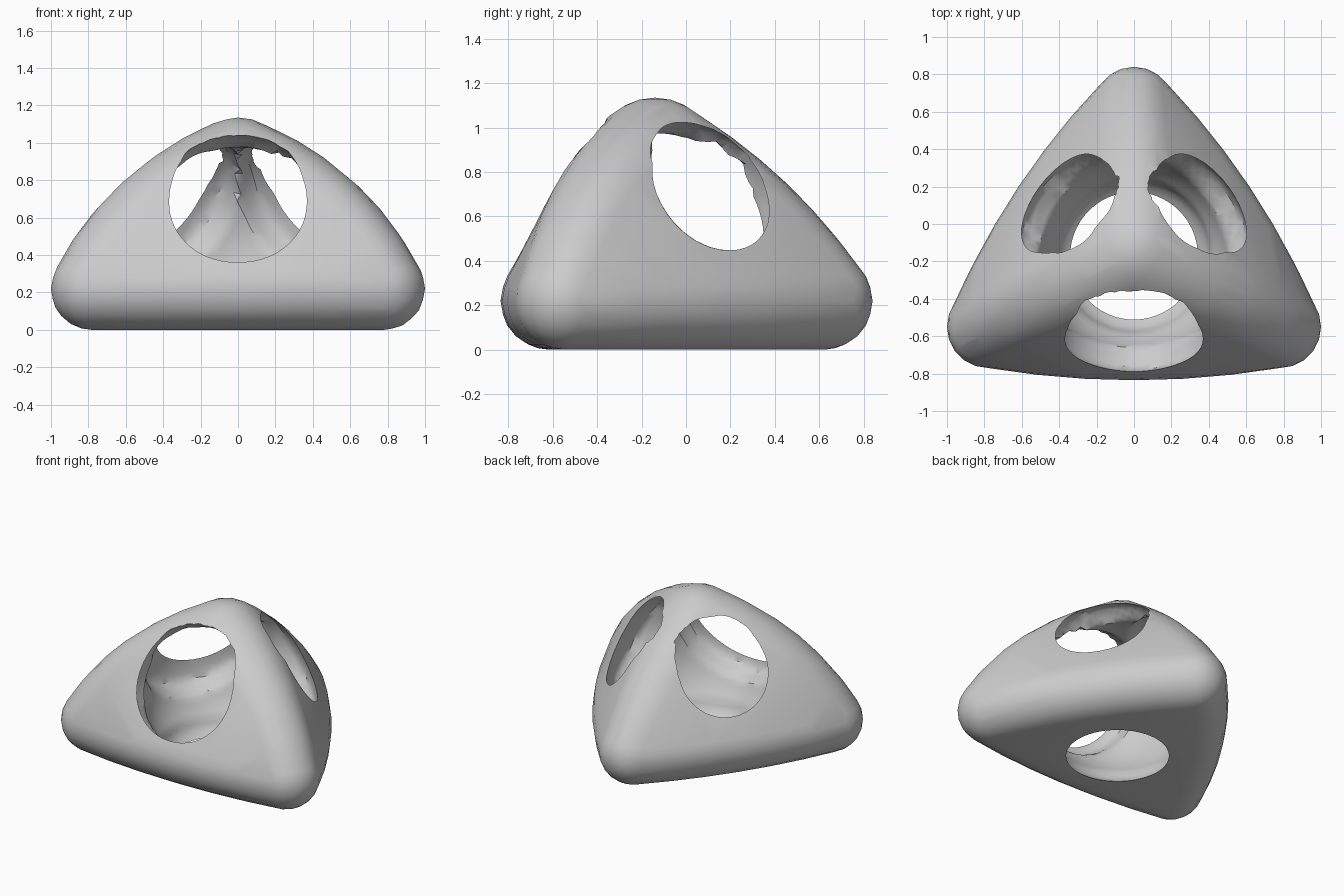
import bpy
import bmesh
import math
from mathutils import Vector

if "Cube" in bpy.data.objects:
    bpy.data.objects.remove(bpy.data.objects["Cube"])

# Corner balls: centre and radius
APEX = (Vector((0, -0.14, 0.835)), 0.30)
BACK = (Vector((0, 0.62, 0.22)), 0.22)
LEFT = (Vector((-0.78, -0.55, 0.22)), 0.22)
RIGHT = (Vector((0.78, -0.55, 0.22)), 0.22)

# Six bowed struts: start, middle, end
STRUTS = [
    (LEFT, (Vector((0, -0.615, 0.22)), 0.22), RIGHT),
    (LEFT, (Vector((-0.44, 0.07, 0.22)), 0.22), BACK),
    (RIGHT, (Vector((0.44, 0.07, 0.22)), 0.22), BACK),
    (APEX, (Vector((0, 0.275, 0.56)), 0.26), BACK),
    (APEX, (Vector((-0.45, -0.37, 0.595)), 0.26), LEFT),
    (APEX, (Vector((0.45, -0.37, 0.595)), 0.26), RIGHT),
]

VOID_CENTRE = Vector((0, -0.17, 0.45))
BOTTOM = Vector((0, 0, -1))
SIDES = [Vector((0.87 * math.cos(a), 0.87 * math.sin(a), 0.49))
         for a in map(math.radians, (-90, 30, 150))]


def along(strut, t):
    """Point and radius on a parabola through start, middle and end."""
    a, m, b = strut
    wa, wm, wb = (1 - t) * (1 - 2 * t), 4 * t * (1 - t), t * (2 * t - 1)
    return a[0] * wa + m[0] * wm + b[0] * wb, a[1] * wa + m[1] * wm + b[1] * wb


def void_radius(d):
    """Inner void: swells towards the four holes, shrinks behind the struts."""
    def swell(n):
        s = min(1.0, max(0.0, (d.dot(n) - 0.61) / 0.13))
        return s * s * (3 - 2 * s)
    return 0.53 + max([0.095 * swell(n) for n in SIDES] + [0.035 * swell(BOTTOM)])


def add_object(name, bm):
    bmesh.ops.recalc_face_normals(bm, faces=bm.faces)
    mesh = bpy.data.meshes.new(name)
    bm.to_mesh(mesh)
    bm.free()
    obj = bpy.data.objects.new(name, mesh)
    bpy.context.collection.objects.link(obj)
    obj.data.materials.append(grey)
    return obj


grey = bpy.data.materials.new("light grey")
grey.diffuse_color = (0.6, 0.6, 0.6, 1)
grey.use_nodes = True
grey.node_tree.nodes["Principled BSDF"].inputs["Base Color"].default_value = grey.diffuse_color

# Rounded body: skin stretched over the bowed struts
unit = bmesh.new()
bmesh.ops.create_icosphere(unit, subdivisions=3, radius=1)
directions = [v.co.normalized() for v in unit.verts]
unit.free()

body = bmesh.new()
for strut in STRUTS:
    for i in range(7):
        centre, radius = along(strut, i / 6)
        for d in directions:
            body.verts.new(centre + d * radius)
bmesh.ops.remove_doubles(body, verts=body.verts, dist=0.012)
bmesh.ops.convex_hull(body, input=body.verts)
bmesh.ops.delete(body, geom=[v for v in body.verts if not v.link_faces],
                 context="VERTS")
frame = add_object("tetrahedral_frame", body)

# Inner void, breaking out through all four faces
hollow = bmesh.new()
bmesh.ops.create_icosphere(hollow, subdivisions=5, radius=1)
for v in hollow.verts:
    d = v.co.normalized()
    v.co = VOID_CENTRE + d * void_radius(d)
void = add_object("inner_void", hollow)
void.hide_render = True

cut = frame.modifiers.new("hollow", "BOOLEAN")
cut.operation = "DIFFERENCE"
cut.solver = "EXACT"
cut.object = void

bpy.context.view_layer.objects.active = frame
frame.select_set(True)
bpy.ops.object.modifier_apply(modifier=cut.name)
bpy.data.objects.remove(void)

# Smooth struts with crisp hole rims
bpy.ops.object.shade_smooth_by_angle(angle=math.radians(35))
